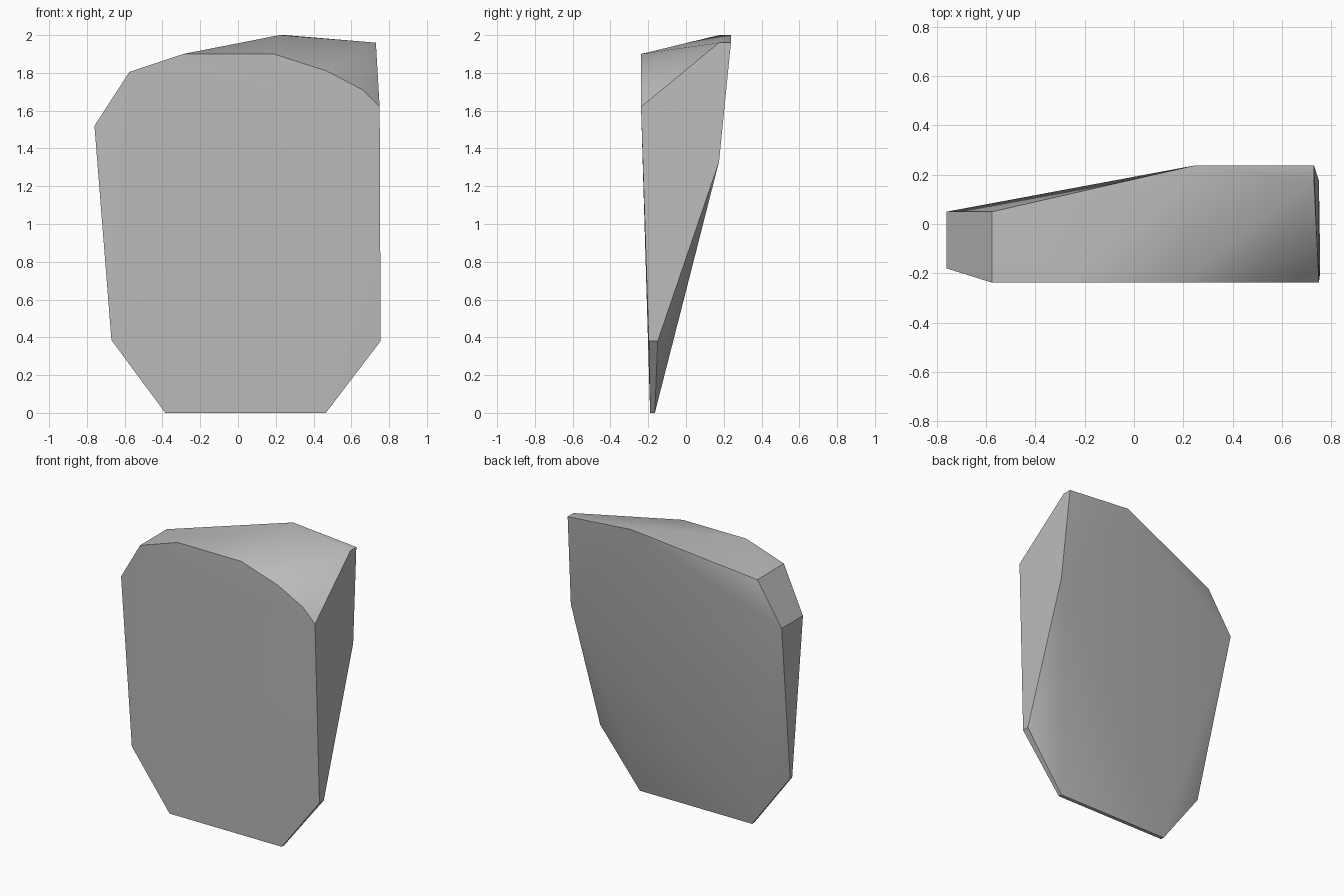
import bpy
import bmesh
import math

cube = bpy.data.objects.get("Cube")
if cube:
    bpy.data.objects.remove(cube, do_unlink=True)

# Stone colour
stone = bpy.data.materials.new("grey_stone")
stone.use_nodes = True
grey = (0.5, 0.5, 0.5, 1)
stone.diffuse_color = grey
stone.node_tree.nodes["Principled BSDF"].inputs["Base Color"].default_value = grey

# Upright front face with an arched top, as x, z, y
front = [(-0.385, 0, -0.19), (0.465, 0, -0.19), (0.755, 0.38, -0.197),
         (0.75, 1.62, -0.238), (0.66, 1.71, -0.238), (0.47, 1.81, -0.238),
         (0.19, 1.9, -0.238), (-0.29, 1.9, -0.238), (-0.575, 1.805, -0.238),
         (-0.76, 1.52, -0.18), (-0.67, 0.385, -0.192)]
# Back face, leaning away from a thin foot to a thick crest
back = [(-0.385, 0, -0.165), (0.465, 0, -0.165), (0.755, 0.38, -0.15),
        (0.75, 1.33, 0.175), (0.73, 1.96, 0.238), (0.25, 2, 0.238),
        (-0.575, 1.805, 0.05), (-0.76, 1.52, 0.05), (-0.67, 0.385, -0.17)]
# Narrow level strip along the crest
crest = [(0.22, 2, 0.175), (0.73, 1.96, 0.175)]

# Wrap the corners into one faceted boulder
bm = bmesh.new()
for x, z, y in front + back + crest:
    bm.verts.new((x, y, z))
hull = bmesh.ops.convex_hull(bm, input=bm.verts[:])
loose = [v for v in bm.verts if not v.link_faces]
bmesh.ops.delete(bm, geom=loose, context="VERTS")
bmesh.ops.recalc_face_normals(bm, faces=bm.faces[:])

mesh = bpy.data.meshes.new("stone_slab")
bm.to_mesh(mesh)
bm.free()
mesh.materials.append(stone)
slab = bpy.data.objects.new("stone_slab", mesh)
bpy.context.collection.objects.link(slab)

# Soft shading over gentle bends, crisp rims
bpy.ops.object.select_all(action="DESELECT")
slab.select_set(True)
bpy.context.view_layer.objects.active = slab
bpy.ops.object.shade_smooth_by_angle(angle=math.radians(30))
